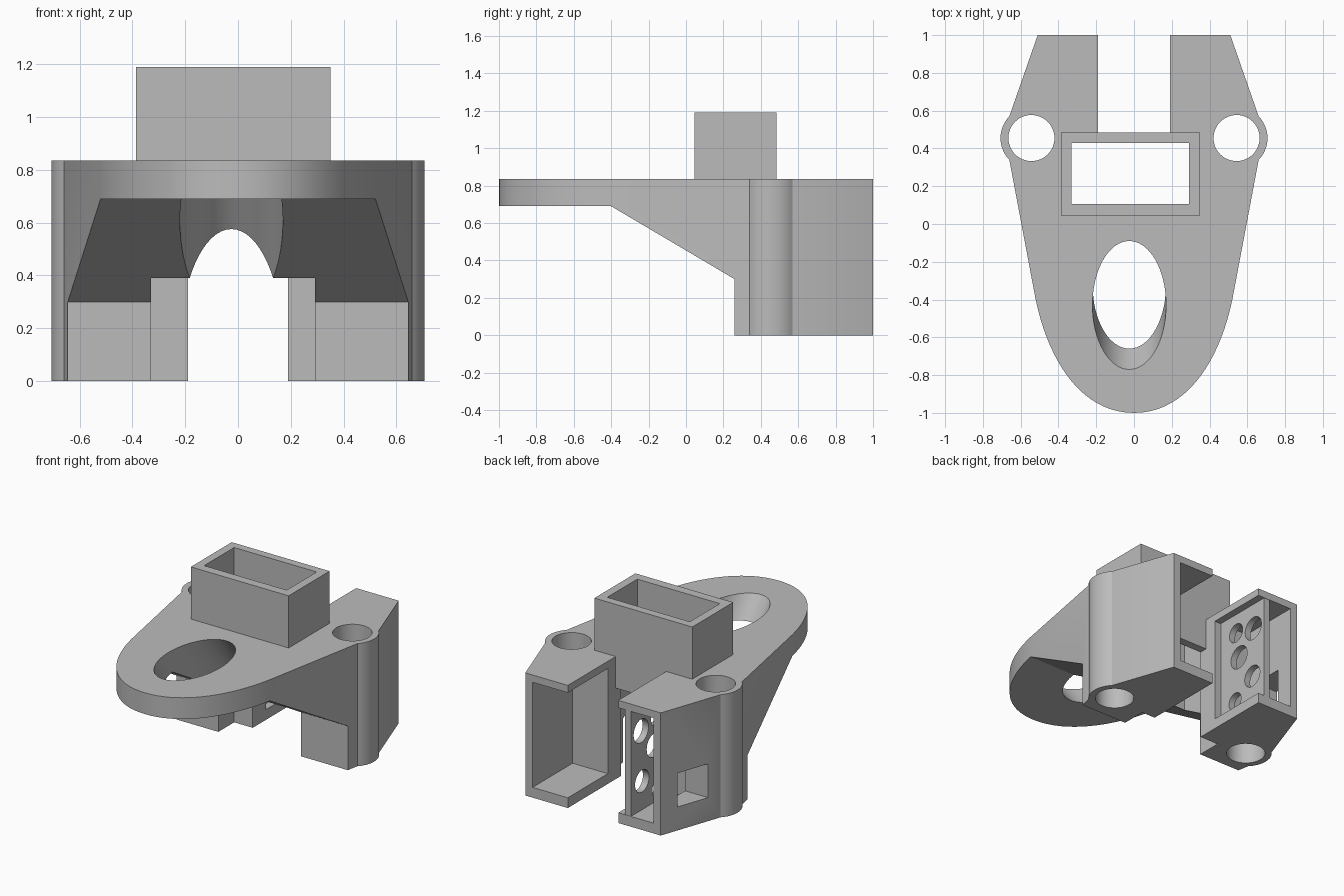
import bpy
import bmesh
import math

default = bpy.data.objects.get("Cube")
if default:
    bpy.data.objects.remove(default, do_unlink=True)

grey = bpy.data.materials.new("plain grey")
grey.use_nodes = True
grey.diffuse_color = (0.5, 0.5, 0.5, 1)
grey.node_tree.nodes["Principled BSDF"].inputs["Base Color"].default_value = (0.5, 0.5, 0.5, 1)


def prism(name, pts, low, high, axis="z", shear=0.0):
    """Extrude a 2D outline along an axis; shear slides the low end in +y."""
    place = {
        "z": lambda u, v, w: (u, v + shear * w, w),
        "x": lambda u, v, w: (w, u, v),
    }[axis]
    bm = bmesh.new()
    ends = [[bm.verts.new(place(u, v, w)) for u, v in pts] for w in (low, high)]
    bm.faces.new(ends[0])
    bm.faces.new(ends[1])
    n = len(pts)
    for i in range(n):
        j = (i + 1) % n
        bm.faces.new((ends[0][i], ends[0][j], ends[1][j], ends[1][i]))
    bmesh.ops.recalc_face_normals(bm, faces=bm.faces)
    mesh = bpy.data.meshes.new(name)
    bm.to_mesh(mesh)
    bm.free()
    mesh.materials.append(grey)
    obj = bpy.data.objects.new(name, mesh)
    bpy.context.collection.objects.link(obj)
    return obj


def rect(x0, x1, y0, y1):
    return [(x0, y0), (x1, y0), (x1, y1), (x0, y1)]


def ellipse(cx, cy, rx, ry, n=48):
    steps = [2 * math.pi * i / n for i in range(n)]
    return [(cx + rx * math.cos(a), cy + ry * math.sin(a)) for a in steps]


def combine(target, tool, operation="DIFFERENCE"):
    mod = target.modifiers.new("boolean", "BOOLEAN")
    mod.operation = operation
    mod.solver = "EXACT"
    mod.object = tool
    bpy.context.view_layer.objects.active = target
    bpy.ops.object.modifier_apply(modifier=mod.name)
    bpy.data.objects.remove(tool, do_unlink=True)


def bezier(p, t):
    s = 1 - t
    k = (s ** 3, 3 * s * s * t, 3 * s * t * t, t ** 3)
    return tuple(sum(w * q[i] for w, q in zip(k, p)) for i in (0, 1))


TOP = 0.835

# Body outline: rounded nose, widening sides, tapered rear
nose = [(0.53, -0.35), (0.47, -0.70), (0.29, -1.0), (0, -1.0)]
half = [(0.51, 1.0), (0.66, 0.57), (0.66, 0.34)]
half += [bezier(nose, i / 20) for i in range(21)]
outline = half + [(-x, y) for x, y in reversed(half[:-1])]
body = prism("body", outline, 0, TOP)

# Sloped underside in front of the legs
under = [(-1.2, 0.69), (-0.4, 0.69), (0.26, 0.3), (0.26, -0.2), (-1.2, -0.2)]
combine(body, prism("under_cut", under, -1, 1, "x"))

# Side bosses with screw holes
for side in (-1, 1):
    combine(body, prism("boss", ellipse(side * 0.543, 0.455, 0.164, 0.164), 0, TOP), "UNION")
for side in (-1, 1):
    combine(body, prism("boss_hole", ellipse(side * 0.543, 0.455, 0.122, 0.122), -0.1, 1))

# Rear slot, with a wall left hanging behind the pocket
combine(body, prism("slot", rect(-0.19, 0.19, 0.485, 1.2), -0.1, 1))
combine(body, prism("lower_slot", rect(-0.19, 0.19, 0.35, 1.1), -0.15, 0.62))

# Rectangular tube and its pocket through the body
combine(body, prism("tube", rect(-0.387, 0.35, 0.045, 0.485), 0.78, 1.19), "UNION")
combine(body, prism("pocket", rect(-0.33, 0.292, 0.107, 0.43), -0.2, 1.4))

# Slanted oval opening in the nose
SHEAR = -0.76
oval = ellipse(-0.025, -0.43 - SHEAR * TOP, 0.195, 0.34, 64)
combine(body, prism("oval_cut", oval, 0.25, 0.95, shear=SHEAR))

# Open bays in both rear blocks
for side in (-1, 1):
    inner, outer = sorted((side * 0.1, side * 0.455))
    combine(body, prism("bay", rect(inner, outer, 0.57, 1.15), 0.07, 0.785))

# Square window in the outer wall of the right-hand block
combine(body, prism("window", rect(0.66, 0.88, 0.16, 0.39), -0.8, -0.4, "x"))

# Perforated panel inside that block
panel = prism("perforated_panel", rect(0.56, 0.998, 0.06, 0.79), -0.285, -0.24, "x")
holes = [(0.72, 0.65, 0.065), (0.89, 0.61, 0.08), (0.75, 0.46, 0.08),
         (0.88, 0.265, 0.075), (0.71, 0.155, 0.06)]
for y, z, r in holes:
    combine(panel, prism("panel_hole", ellipse(y, z, r, r, 32), -0.35, -0.2, "x"))

# Smooth curved walls, crisp edges
for obj in (body, panel):
    bpy.ops.object.select_all(action="DESELECT")
    obj.select_set(True)
    bpy.context.view_layer.objects.active = obj
    bpy.ops.object.shade_smooth_by_angle(angle=math.radians(25))
